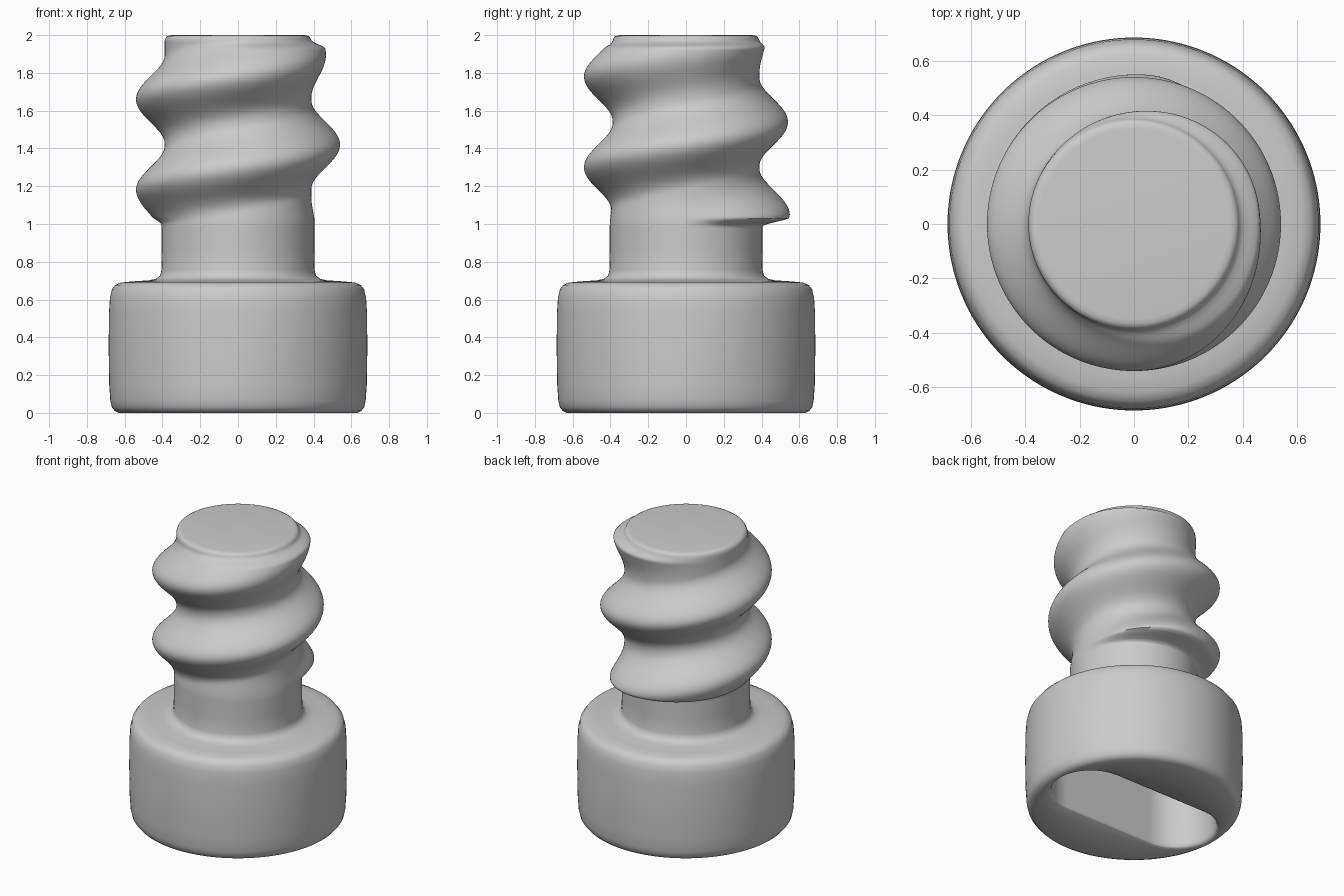
import bpy
import bmesh
from math import sin, cos, pi, sqrt, tau

if "Cube" in bpy.data.objects:
    bpy.data.objects.remove(bpy.data.objects["Cube"], do_unlink=True)

SEGMENTS = 144
CORE, DEPTH, PITCH = 0.388, 0.152, 0.48


def smooth(a, b, x):
    t = min(max((x - a) / (b - a), 0), 1)
    return t * t * (3 - 2 * t)


# Radius of the slot outline (straight sides, round ends) at an angle
def slot_radius(a, half=0.35, r=0.26):
    s, c = abs(sin(a)), abs(cos(a))
    if r * c <= half * s:
        return r / s
    return half * c + sqrt(r * r - (half * s) ** 2)


# Radius of the screw thread, which fades in at its start and out at its end
def thread_radius(a, z):
    height = (z - 1.42) / PITCH - a / tau
    turn = round(height)
    t = a / tau + turn
    crest = (0.5 + 0.5 * cos(tau * (height - turn))) ** 1.1
    fade = smooth(-1.02, -0.76, t) * (1 - 0.5 * smooth(0.75, 1.02, t))
    fade *= 1 - smooth(1.0, 1.5, t)
    ends = smooth(0.985, 1.035, z) * (1 - smooth(1.93, 1.975, z))
    neck = 0.016 * (1 - smooth(0.98, 1.15, z))
    return CORE + neck + DEPTH * crest * fade * ends


bm = bmesh.new()
angles = [tau * i / SEGMENTS for i in range(SEGMENTS)]
rings = []


def ring(radius, z):
    rings.append([bm.verts.new((radius(a) * cos(a), radius(a) * sin(a), z))
                  for a in angles])


# Slot walls, from the floor out to the underside
for scale, z in [(0.94, 0.45), (0.97, 0.44), (0.98, 0.41), (0.985, 0.03),
                 (0.995, 0.008), (1.015, 0)]:
    ring(lambda a: scale * slot_radius(a), z)

# Head, shoulder and neck
for r, z in [(0.63, 0), (0.652, 0.01), (0.668, 0.03), (0.676, 0.065),
             (0.682, 0.15), (0.685, 0.35), (0.683, 0.53), (0.678, 0.61),
             (0.667, 0.655), (0.65, 0.677), (0.62, 0.69), (0.56, 0.696),
             (0.47, 0.702), (0.435, 0.71), (0.413, 0.727), (0.405, 0.755),
             (0.404, 0.85), (0.404, 0.97)]:
    ring(lambda a: r, z)

# Thread
for i in range(100):
    z = 0.98 + i * 0.01
    ring(lambda a: thread_radius(a, z), z)

# Rounded end cap
for r, z in [(0.385, 1.981), (0.379, 1.992), (0.366, 1.998), (0.35, 2)]:
    ring(lambda a: r, z)

for low, high in zip(rings, rings[1:]):
    for i in range(SEGMENTS):
        j = (i + 1) % SEGMENTS
        bm.faces.new((low[i], low[j], high[j], high[i]))
bm.faces.new(rings[0][::-1])
bm.faces.new(rings[-1])
bmesh.ops.recalc_face_normals(bm, faces=bm.faces)

mesh = bpy.data.meshes.new("threaded_bolt")
bm.to_mesh(mesh)
bm.free()
bolt = bpy.data.objects.new("threaded_bolt", mesh)
bpy.context.collection.objects.link(bolt)

# Plain grey
grey = bpy.data.materials.new("plain_grey")
grey.use_nodes = True
colour = (0.6, 0.6, 0.6, 1)
grey.diffuse_color = colour
grey.node_tree.nodes["Principled BSDF"].inputs["Base Color"].default_value = colour
mesh.materials.append(grey)

bpy.context.view_layer.objects.active = bolt
bolt.select_set(True)
bpy.ops.object.shade_smooth_by_angle(angle=pi / 3)
